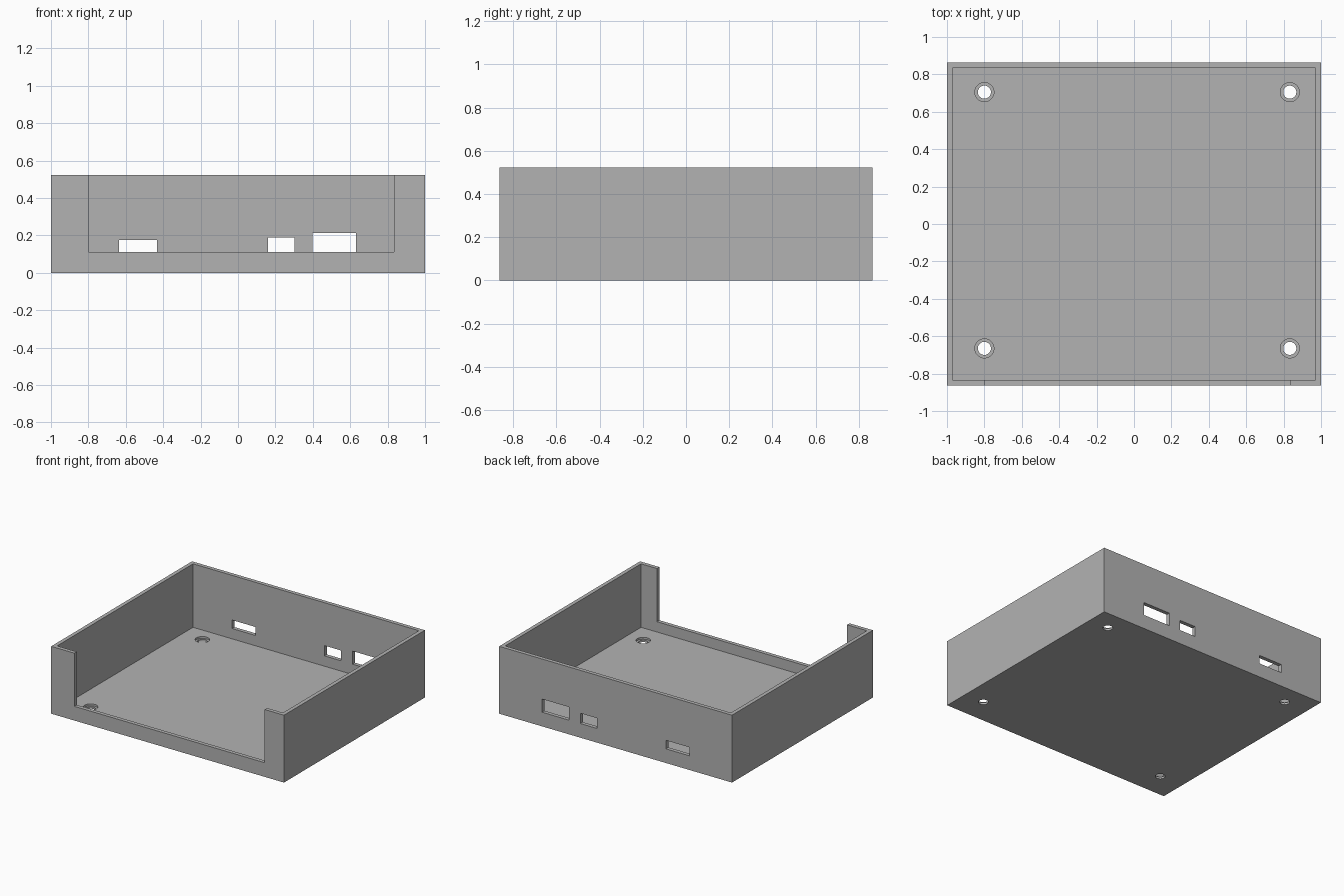
import bpy

if "Cube" in bpy.data.objects:
    bpy.data.objects.remove(bpy.data.objects["Cube"])

W, D, H = 1.0, 0.864, 0.523      # half width, half depth, height
T = 0.03                         # wall and floor thickness
LIP = 0.11                       # height of the front lip and port sills

grey = bpy.data.materials.new("grey plastic")
grey.diffuse_color = (0.45, 0.45, 0.45, 1.0)
grey.use_nodes = True
grey.node_tree.nodes["Principled BSDF"].inputs["Base Color"].default_value = grey.diffuse_color


def box(name, x0, x1, y0, y1, z0, z1):
    bpy.ops.mesh.primitive_cube_add(
        size=1, location=((x0 + x1) / 2, (y0 + y1) / 2, (z0 + z1) / 2))
    ob = bpy.context.object
    ob.name = name
    ob.scale = (x1 - x0, y1 - y0, z1 - z0)
    bpy.ops.object.transform_apply(location=True, rotation=False, scale=True)
    return ob


def drill(name, x, y, r, z0, z1):
    bpy.ops.mesh.primitive_cylinder_add(
        vertices=32, radius=r, depth=z1 - z0, location=(x, y, (z0 + z1) / 2))
    bpy.context.object.name = name
    return bpy.context.object


def cut(target, cutter):
    cutter.hide_render = True
    mod = target.modifiers.new("cut", 'BOOLEAN')
    mod.operation = 'DIFFERENCE'
    mod.solver = 'EXACT'
    mod.object = cutter
    bpy.context.view_layer.objects.active = target
    bpy.ops.object.modifier_apply(modifier=mod.name)
    bpy.data.objects.remove(cutter, do_unlink=True)


# Open tray
tray = box("enclosure_tray", -W, W, -D, D, 0, H)
tray.data.materials.append(grey)
cut(tray, box("cavity_cutter", -W + T, W - T, -D + T, D - T, T, H + 0.2))

# Wide opening in the front wall
cut(tray, box("front_opening_cutter", -0.80, 0.834, -D - 0.1, -D + T + 0.05, LIP, H + 0.2))

# Port windows in the back wall
for x0, x1, top in ((-0.635, -0.432, 0.176), (0.16, 0.302, 0.19), (0.398, 0.632, 0.212)):
    cut(tray, box("port_cutter", x0, x1, D - T - 0.05, D + 0.1, LIP, top))

# Counterbored screw holes in the floor
for x in (-0.80, 0.833):
    for y in (-0.665, 0.705):
        cut(tray, drill("recess_cutter", x, y, 0.051, 0.015, 0.1))
        cut(tray, drill("screw_cutter", x, y, 0.035, -0.1, 0.1))

# Flat faces, smooth hole walls
bpy.ops.object.select_all(action='DESELECT')
tray.select_set(True)
bpy.context.view_layer.objects.active = tray
bpy.ops.object.shade_smooth_by_angle(angle=0.52)
